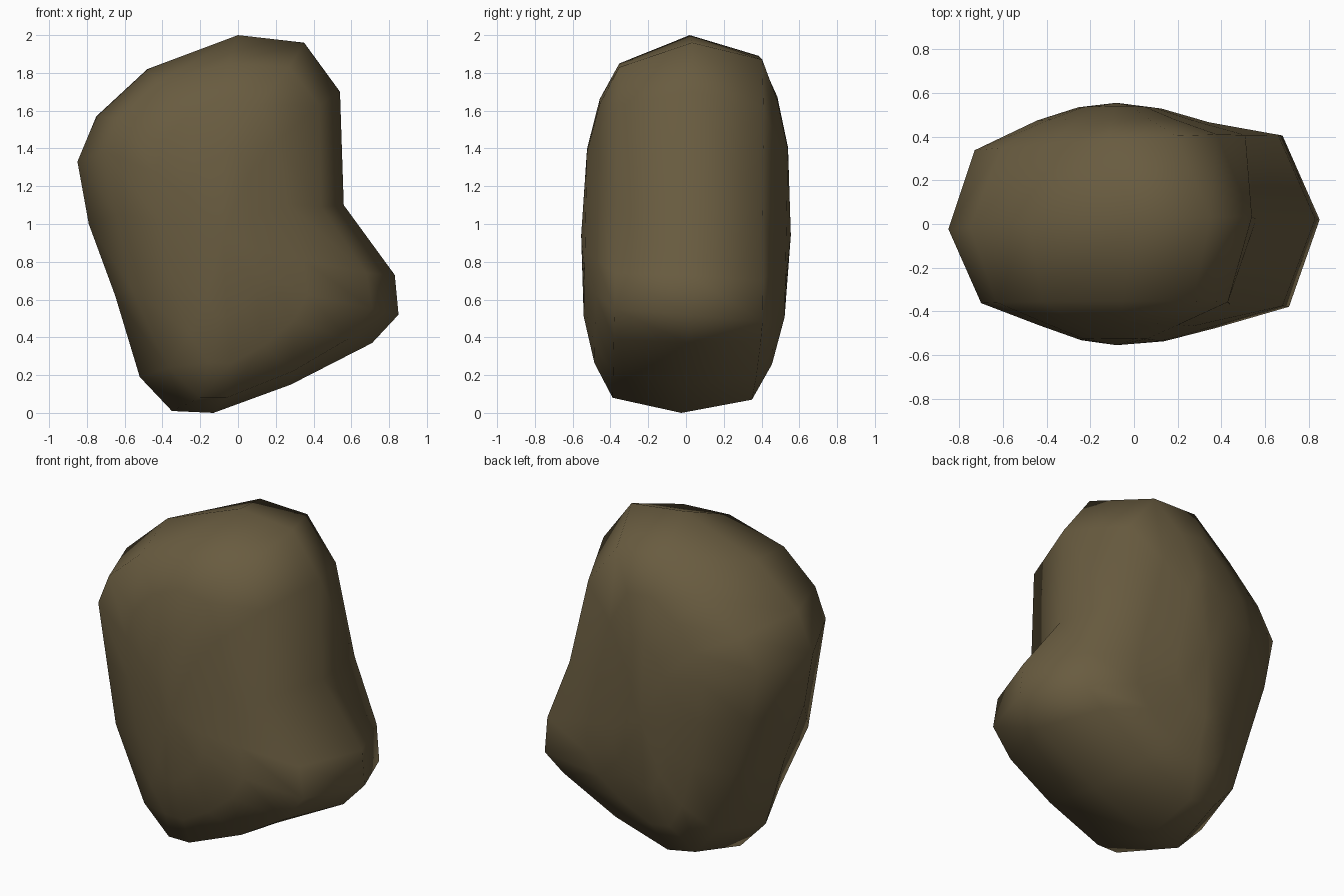
import bpy
import bmesh

# Remove the default cube
cube = bpy.data.objects.get("Cube")
if cube:
    bpy.data.objects.remove(cube, do_unlink=True)

# Stone colour
stone = bpy.data.materials.new("brown stone")
stone.use_nodes = True
colour = (0.14, 0.106, 0.051, 1)
stone.diffuse_color = colour
bsdf = stone.node_tree.nodes["Principled BSDF"]
bsdf.inputs["Base Color"].default_value = colour
bsdf.inputs["Roughness"].default_value = 0.9

# Widest outline of the boulder, in x and z, clockwise from the top
MIDDLE = [(0, 2), (0.35, 1.96), (0.54, 1.7), (0.56, 1.1), (0.83, 0.73),
          (0.85, 0.52), (0.71, 0.37), (0.28, 0.15), (-0.13, 0), (-0.35, 0.01),
          (-0.52, 0.19), (-0.65, 0.62), (-0.79, 1), (-0.85, 1.33),
          (-0.75, 1.57), (-0.48, 1.82)]
# Rims where the sides turn into the front and back faces
FRONT = [(-0.05, 1.85), (0.27, 1.83), (0.43, 1.63), (0.44, 1.09), (0.68, 0.74),
         (0.71, 0.55), (0.58, 0.39), (0.29, 0.22), (-0.06, 0.08), (-0.2, 0.08),
         (-0.37, 0.24), (-0.57, 0.67), (-0.64, 1.05), (-0.7, 1.38),
         (-0.63, 1.56), (-0.42, 1.75)]
BACK = [(-0.12, 1.89), (0.19, 1.87), (0.38, 1.62), (0.51, 1.08), (0.66, 0.7),
        (0.68, 0.48), (0.56, 0.38), (0.22, 0.19), (-0.12, 0.07), (-0.3, 0.1),
        (-0.44, 0.26), (-0.56, 0.65), (-0.67, 1), (-0.73, 1.32),
        (-0.61, 1.5), (-0.39, 1.69)]
CX, CZ = -0.08, 0.94
LEAN = 0.02
POLE = 0.555
# Shrinking layers inside each rim: depth, x scale, z scale
LAYERS = [(0.47, 0.6, 0.82), (0.532, 0.29, 0.52)]


def soften(outline):
    """Round an outline by blending each point with its neighbours."""
    n = len(outline)
    return [tuple((outline[i - 1][k] + 2 * outline[i][k] + outline[(i + 1) % n][k]) / 4
                  for k in range(2)) for i in range(n)]


def ring(bm, outline, y, skew=0, sx=1, sz=1):
    """Add one closed loop, slightly skewed and leaning."""
    verts = []
    for px, pz in outline:
        x, z = CX + (px - CX) * sx, CZ + (pz - CZ) * sz
        verts.append(bm.verts.new((x, y + skew * x + LEAN * (z - 1), z)))
    return verts


# Boulder: nested rings from the front pole to the back pole
bm = bmesh.new()
front_inner, back_inner = soften(FRONT), soften(BACK)
rings = [ring(bm, front_inner, -y, 0, sx, sz) for y, sx, sz in reversed(LAYERS)]
rings.append(ring(bm, FRONT, -0.37))
rings.append(ring(bm, MIDDLE, 0, 0.035))
rings.append(ring(bm, BACK, 0.375, 0.06))
rings += [ring(bm, back_inner, y, 0, sx, sz) for y, sx, sz in LAYERS]
n = len(MIDDLE)
for a, b in zip(rings, rings[1:]):
    for i in range(n):
        j = (i + 1) % n
        bm.faces.new((a[i], a[j], b[j], b[i]))
for loop, y in ((rings[0], -POLE), (rings[-1], POLE)):
    pole = bm.verts.new((CX, y, CZ))
    for i in range(n):
        bm.faces.new((loop[i], loop[(i + 1) % n], pole))
bmesh.ops.recalc_face_normals(bm, faces=bm.faces)
for face in bm.faces:
    face.smooth = True

mesh = bpy.data.meshes.new("boulder")
bm.to_mesh(mesh)
bm.free()
mesh.materials.append(stone)
boulder = bpy.data.objects.new("boulder", mesh)
bpy.context.collection.objects.link(boulder)
